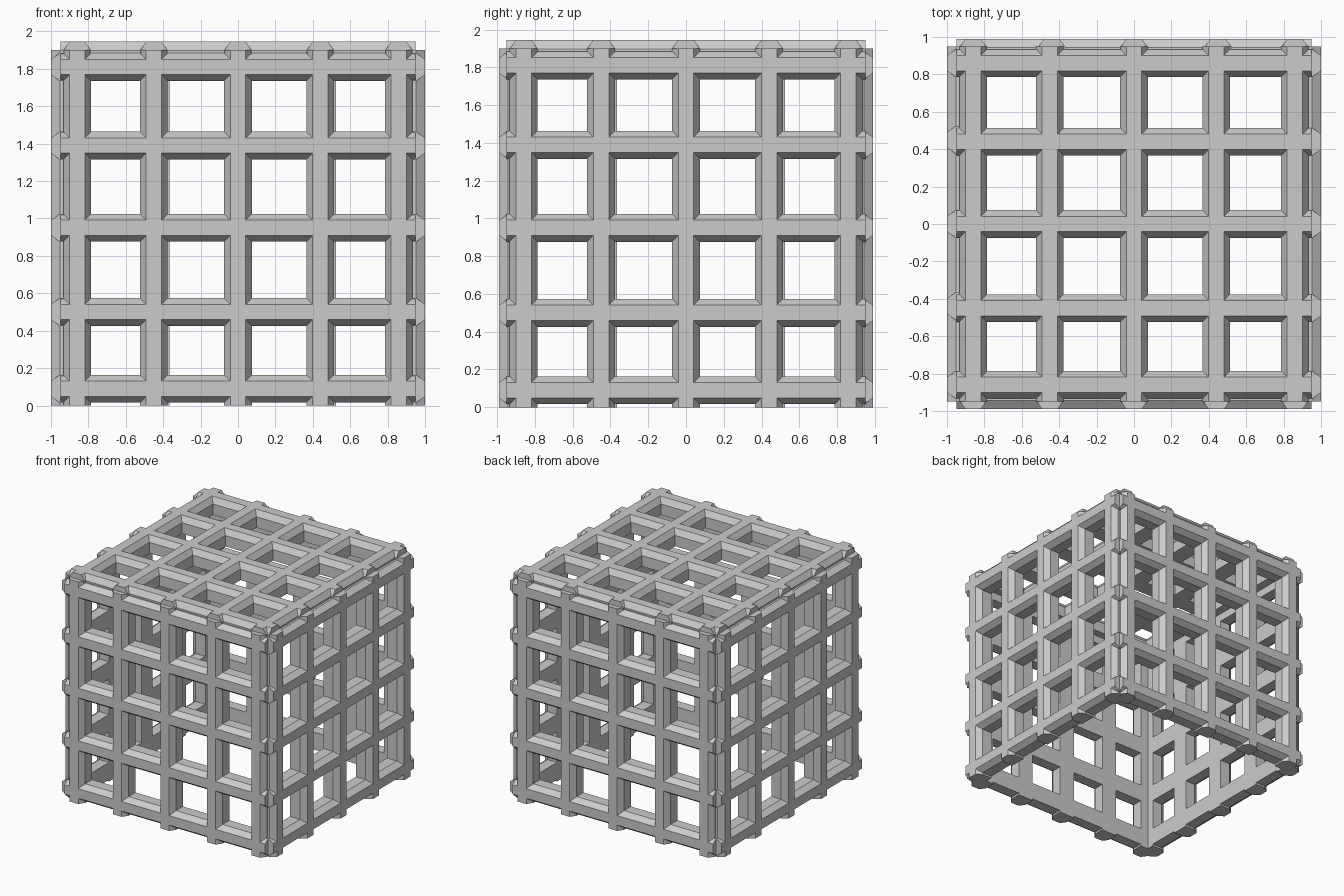
import bpy, bmesh
from math import pi
from mathutils import Matrix, Vector

if "Cube" in bpy.data.objects:
    bpy.data.objects.remove(bpy.data.objects["Cube"])

HALF = 0.95          # half length of each bar, tooth tip to tooth tip
CENTRES = [-0.86, -0.45, 0.0, 0.44, 0.86]
FLAT = 0.041         # half width of a bar's outer face
WIDE = 0.074         # half width behind the sloped shoulder
# (depth behind the outer face, half width of bar)
LEVELS = [(0.0, FLAT), (0.047, WIDE), (0.14, WIDE)]


def grid_lines(w):
    return [-HALF] + [c + s * w for c in CENTRES for s in (-1, 1)] + [HALF]


def lattice_panel(name, origin, right, up, out):
    """Crossed bars with sloped shoulders; bar ends stick out as edge teeth."""
    bm = bmesh.new()
    r, u, o = Vector(right), Vector(up), Vector(out)
    lines = [grid_lines(w) for _, w in LEVELS]
    cache = {}

    def v(i, j, k):
        if (i, j, k) not in cache:
            p = r * lines[k][i] + u * lines[k][j] - o * LEVELS[k][0]
            cache[i, j, k] = bm.verts.new(Vector(origin) + p)
        return cache[i, j, k]

    def solid(i, j):
        return 0 <= i <= 10 and 0 <= j <= 10 and (i % 2 == 1 or j % 2 == 1)

    for i in range(11):
        for j in range(11):
            if not solid(i, j):
                continue
            ring = [(i, j), (i + 1, j), (i + 1, j + 1), (i, j + 1)]
            bm.faces.new([v(a, b, 0) for a, b in ring])
            bm.faces.new([v(a, b, 2) for a, b in reversed(ring)])
            sides = [(0, -1), (1, 0), (0, 1), (-1, 0)]
            for n, (di, dj) in enumerate(sides):
                if solid(i + di, j + dj):
                    continue
                a, b = ring[n], ring[(n + 1) % 4]
                for k in (0, 1):
                    bm.faces.new([v(*b, k), v(*a, k), v(*a, k + 1), v(*b, k + 1)])
    bmesh.ops.recalc_face_normals(bm, faces=bm.faces[:])
    me = bpy.data.meshes.new(name)
    bm.to_mesh(me)
    bm.free()
    ob = bpy.data.objects.new(name, me)
    bpy.context.collection.objects.link(ob)
    return ob


# four walls and the top; the underside is open
Z = (0, 0, 1)
lattice_panel("front_lattice", (0, -0.99, HALF), (1, 0, 0), Z, (0, -1, 0))
lattice_panel("back_lattice", (0, 0.99, HALF), (-1, 0, 0), Z, (0, 1, 0))
lattice_panel("right_lattice", (1, 0, HALF), (0, 1, 0), Z, (1, 0, 0))
lattice_panel("left_lattice", (-1, 0, HALF), (0, -1, 0), Z, (-1, 0, 0))
lattice_panel("top_lattice", (0, 0, 1.945), (1, 0, 0), (0, 1, 0), Z)
